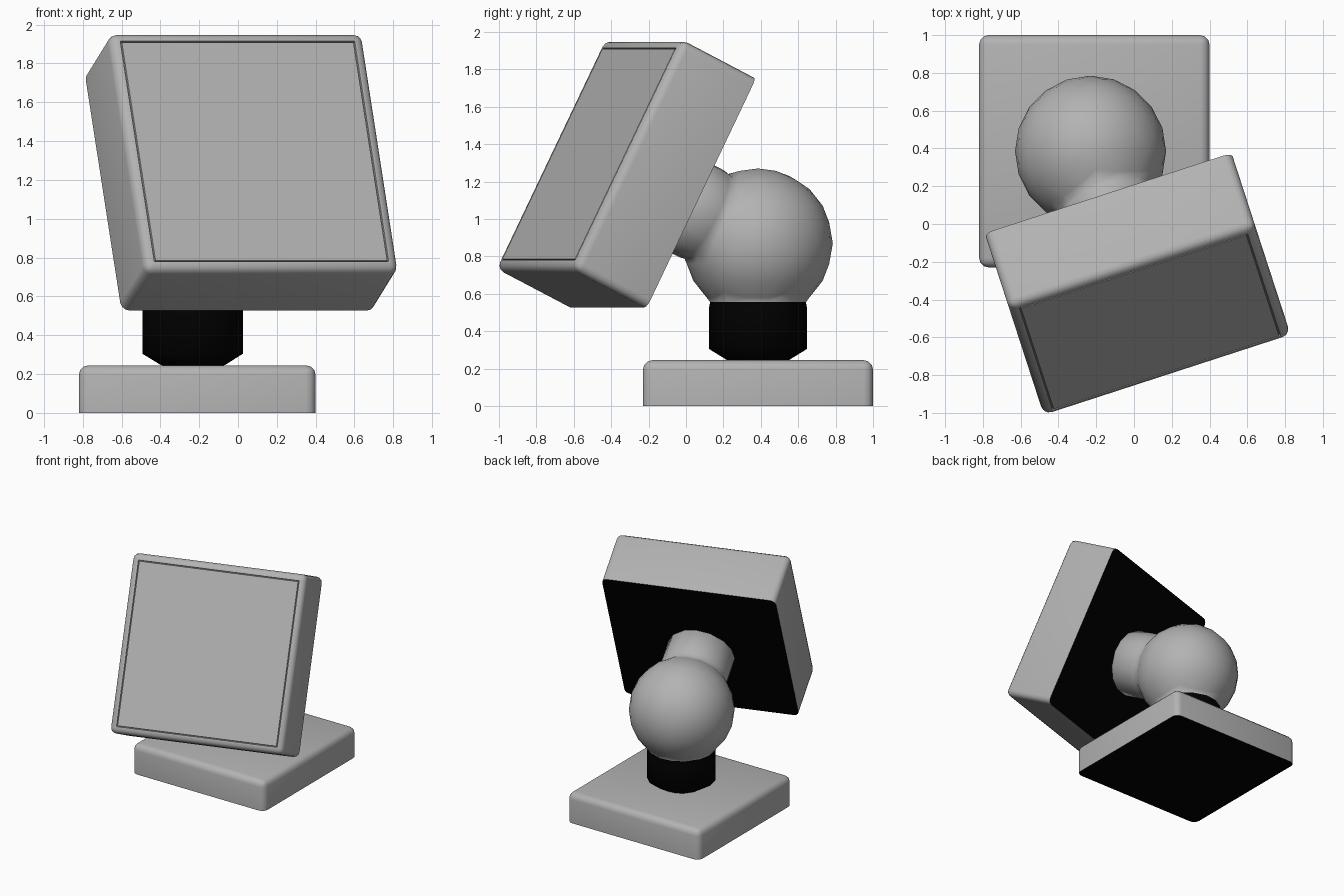
import bpy, bmesh
from math import radians
from mathutils import Vector

cube = bpy.data.objects.get("Cube")
if cube:
    bpy.data.objects.remove(cube, do_unlink=True)


def make_material(name, value):
    mat = bpy.data.materials.new(name)
    mat.use_nodes = True
    colour = (value, value, value, 1)
    mat.diffuse_color = colour
    mat.node_tree.nodes["Principled BSDF"].inputs["Base Color"].default_value = colour
    return mat


grey = make_material("mid_grey", 0.45)
black = make_material("black", 0.0)

JOINT = Vector((-0.23, 0.385, 0.87))
FACING = Vector((0.276, -0.851, 0.447)).normalized()
TILT = (radians(63.43), 0, radians(18))    # turns local z to FACING


def finish(bm, name, location, rotation=(0, 0, 0), angle=40):
    bmesh.ops.recalc_face_normals(bm, faces=bm.faces)
    mesh = bpy.data.meshes.new(name)
    bm.to_mesh(mesh)
    bm.free()
    obj = bpy.data.objects.new(name, mesh)
    bpy.context.collection.objects.link(obj)
    mesh.materials.append(grey)
    mesh.materials.append(black)
    obj.location = location
    obj.rotation_euler = rotation
    bpy.ops.object.select_all(action='DESELECT')
    obj.select_set(True)
    bpy.context.view_layer.objects.active = obj
    bpy.ops.object.shade_smooth_by_angle(angle=radians(angle))


def block(name, size, bevel, location, rotation=(0, 0, 0), panel=False):
    """Rounded slab standing on a sharp-edged black underside."""
    bm = bmesh.new()
    bmesh.ops.create_cube(bm, size=1)
    for v in bm.verts:
        v.co = Vector((v.co.x * size[0], v.co.y * size[1], (v.co.z + 0.5) * size[2]))
    edges = [e for e in bm.edges if any(v.co.z > 0.01 for v in e.verts)]
    bmesh.ops.bevel(bm, geom=edges, offset=bevel, segments=3, profile=0.5,
                    affect='EDGES', clamp_overlap=True)
    bm.normal_update()
    if panel:
        # front panel set off from the rim by a narrow groove
        front = max(bm.faces, key=lambda f: f.calc_center_median().z)
        for thickness, step in ((0.01, 0), (0.003, -0.012), (0.005, 0), (0.003, 0.012)):
            bmesh.ops.inset_individual(bm, faces=[front], thickness=thickness, depth=step)
        bm.normal_update()
    for f in bm.faces:
        f.material_index = 1 if f.normal.z < -0.9 else 0
    finish(bm, name, location, rotation)


def neck(bm, axis, material_index):
    """Open the ball along axis and draw the rim out into a stub."""
    cap = [v for v in bm.verts if v.co.angle(axis) < radians(36)]
    bmesh.ops.delete(bm, geom=cap, context='VERTS')
    rim = [e for e in bm.edges if e.is_boundary
           and all(v.co.angle(axis) < radians(55) for v in e.verts)]
    # radius, distance from the ball's centre, material
    for radius, along, index in ((0.257, 0.315, 0), (0.263, 0.345, material_index),
                                 (0.263, 0.565, material_index),
                                 (0.17, 0.622, material_index),
                                 (0.12, 0.64, material_index)):
        new = bmesh.ops.extrude_edge_only(bm, edges=rim)["geom"]
        rim = [g for g in new if isinstance(g, bmesh.types.BMEdge)]
        for v in (g for g in new if isinstance(g, bmesh.types.BMVert)):
            outward = v.co - axis * v.co.dot(axis)
            v.co = outward.normalized() * radius + axis * along
        for f in (g for g in new if isinstance(g, bmesh.types.BMFace)):
            f.material_index = index


# Foot slab
block("base", (1.22, 1.23, 0.245), 0.05, (-0.21, 0.385, 0))

# Ball joint with a black stub down to the base and a grey one to the head
bm = bmesh.new()
bmesh.ops.create_icosphere(bm, subdivisions=3, radius=0.4)
neck(bm, Vector((0, 0, -1)), 1)
neck(bm, FACING, 0)
finish(bm, "ball_joint", JOINT, angle=75)

# Tilted head with its front panel
depth = 0.46
block("head", (1.374, 1.374, depth), 0.045,
      Vector((0.085, -0.52, 1.347)) - FACING * depth, TILT, panel=True)
